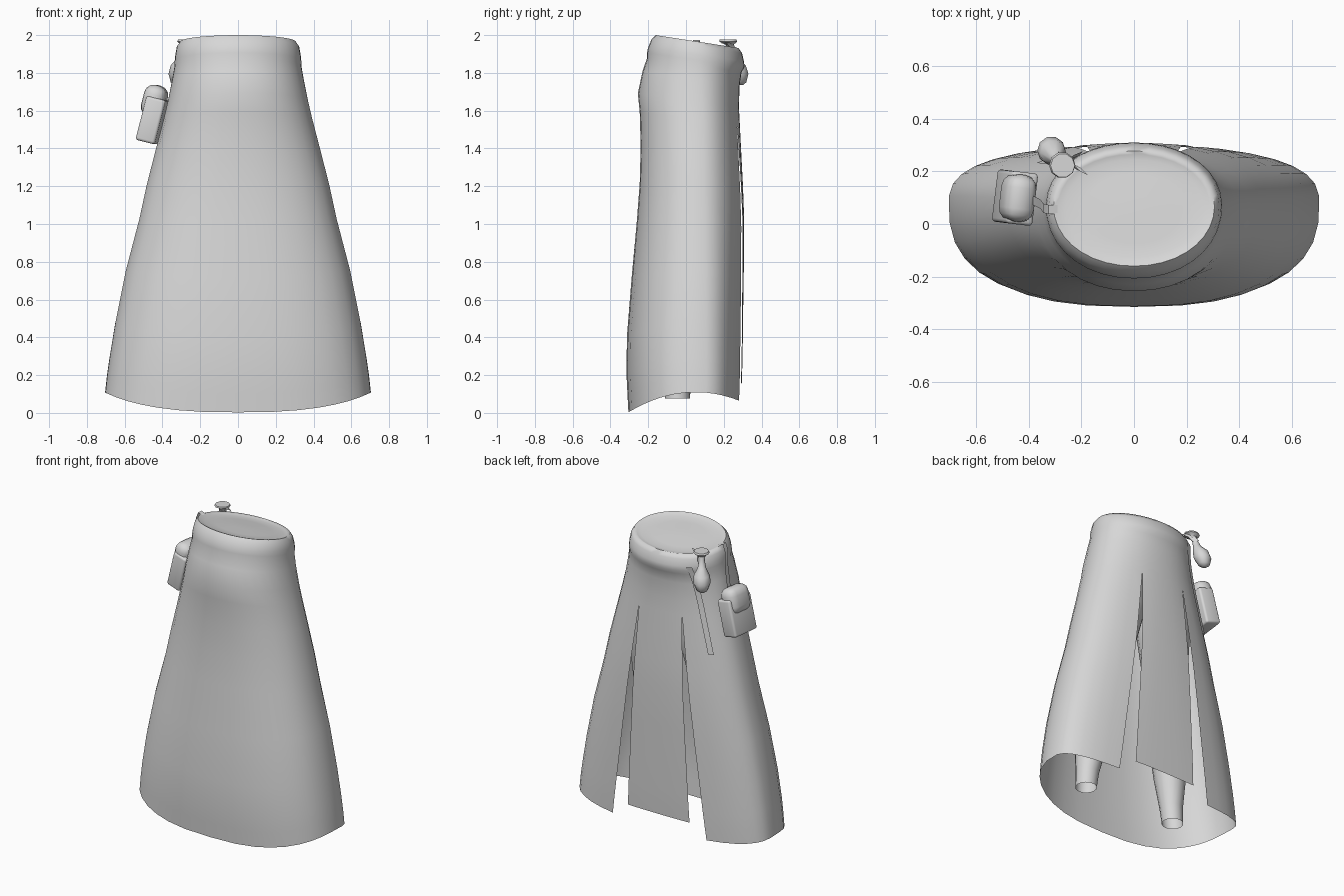
import bpy, bmesh
from math import sin, cos, acos, pi
from mathutils import Vector, Matrix

cube = bpy.data.objects.get("Cube")
if cube:
    bpy.data.objects.remove(cube, do_unlink=True)

SHADE = (0.68, 0.68, 0.68, 1)
grey = bpy.data.materials.new("plain_grey")
grey.use_nodes = True
grey.diffuse_color = SHADE
grey.node_tree.nodes["Principled BSDF"].inputs["Base Color"].default_value = SHADE


def finish(name, bm, angle=0.7):
    """Turn a bmesh into a smooth shaded object."""
    bmesh.ops.remove_doubles(bm, verts=bm.verts, dist=0.0005)
    bmesh.ops.recalc_face_normals(bm, faces=bm.faces)
    mesh = bpy.data.meshes.new(name)
    bm.to_mesh(mesh)
    bm.free()
    mesh.materials.append(grey)
    obj = bpy.data.objects.new(name, mesh)
    bpy.context.collection.objects.link(obj)
    bpy.ops.object.select_all(action='DESELECT')
    obj.select_set(True)
    bpy.context.view_layer.objects.active = obj
    bpy.ops.object.shade_smooth_by_angle(angle=angle)


def add_grid(bm, rows, closed=False):
    """Skin rows of points with quads."""
    rows = [[bm.verts.new(p) for p in row] for row in rows]
    for low, high in zip(rows, rows[1:]):
        count = len(low)
        for i in range(count if closed else count - 1):
            j = (i + 1) % count
            bm.faces.new((low[i], low[j], high[j], high[i]))
    return rows


def tube(name, stations, sides=12, open_bottom=False):
    """Round part through (x, y, z, radius) stations."""
    bm = bmesh.new()
    rows = add_grid(bm, [[(x + r * cos(2 * pi * i / sides), y + r * sin(2 * pi * i / sides), z)
                          for i in range(sides)] for x, y, z, r in stations], True)
    if not open_bottom:
        bm.faces.new(rows[0])
    bm.faces.new(rows[-1])
    finish(name, bm)


# Skirt profile: height fraction, half width, front y, back y
PROFILE = [
    (0.0, .705, -.305, .295), (.05, .695, -.31, .298), (.1, .682, -.315, .3),
    (.2, .652, -.313, .302), (.35, .597, -.288, .306), (.5, .525, -.26, .308),
    (.6, .485, -.245, .302), (.7, .438, -.24, .293), (.79, .395, -.245, .285),
    (.84, .372, -.255, .28), (.9, .348, -.23, .284), (.935, .336, -.207, .294),
    (.95, .335, -.207, .31), (.965, .332, -.2, .307), (.987, .324, -.183, .297),
    (1.0, .306, -.16, .278),
]
SLIT = .79


def section(f):
    """Profile values at a height fraction."""
    for lo, hi in zip(PROFILE, PROFILE[1:]):
        if f <= hi[0]:
            k = (f - lo[0]) / (hi[0] - lo[0])
            return [u + (v - u) * k for u, v in zip(lo[1:], hi[1:])]


def power(f):
    return 2.6 - .55 * f


def angle_at(f, x):
    """Back angle at which the section passes through x."""
    return acos((x / section(f)[0]) ** (power(f) / 2))


def skirt_point(f, t, hem=None, grow=0):
    half, front, back = section(f)
    n, mid = power(f), .08 - .012 * f
    c, s = cos(t), sin(t)
    x = (half + grow) * abs(c) ** (2 / n) * (1 if c > 0 else -1)
    depth = back + grow - mid if s > 0 else front - grow - mid
    y = mid + depth * abs(s) ** (2 / n)
    low = hem if hem is not None else .11 - .85 * (y - .05) ** 2
    return Vector((x, y, f * (1.975 - .155 * y) + low * max(0, 1 - f / SLIT)))


# Skirt: wrap-around body and back panel, joined above the slits
bm = bmesh.new()
body, panel = [], []
for f, *_ in PROFILE:
    opening = max(0, 1 - f / SLIT)
    a = angle_at(f, .16 + .19 * opening)
    b = angle_at(f, .16 + .07 * opening)
    body.append([skirt_point(f, a - (pi + 2 * a) * i / 30) for i in range(31)])
    panel.append([skirt_point(f, b + (pi - 2 * b) * i / 6, .155) for i in range(7)])
add_grid(bm, body)
add_grid(bm, panel)

# Waist top, softly closing the rolled band
rim = body[-1] + panel[-1][-2:0:-1]
centre = Vector((0, .06, 1.965))
rings = [[centre + (p - centre) * k - Vector((0, 0, d)) for p in rim]
         for k, d in ((1, 0), (.94, .005), (.85, .01), (.6, .01), (.25, .006))]
bm.faces.new(add_grid(bm, rings, True)[-1])
finish("skirt", bm, 1.2)

# Legs
for side, label in ((1, "left"), (-1, "right")):
    tube(label + "_leg", [(side * .345, -.045, .075, .066), (side * .335, -.045, .18, .072),
                          (side * .315, -.035, .38, .1), (side * .285, -.02, .6, .115),
                          (side * .25, 0, .82, .11), (side * .21, .04, 1.1, .145),
                          (side * .18, .06, 1.35, .17), (side * .16, .05, 1.6, .17)], 16, True)

# Hanging pouch: tilted box with a rounded flap
spot = (Matrix.Translation((-.45, .1, 1.56)) @ Matrix.Rotation(-.12, 4, 'Z')
        @ Matrix.Rotation(.25, 4, 'Y'))


def rounded_box(name, offset, size, bevel):
    bm = bmesh.new()
    bmesh.ops.create_cube(bm, size=1, matrix=Matrix.Diagonal((*size, 1)))
    bmesh.ops.bevel(bm, geom=bm.edges[:], offset=bevel, segments=3, profile=.5, affect='EDGES')
    bmesh.ops.transform(bm, matrix=spot @ Matrix.Translation(offset), verts=bm.verts)
    finish(name, bm, 1.0)


rounded_box("pouch_body", (0, 0, -.01), (.105, .2, .24), .014)
rounded_box("pouch_flap", (-.015, 0, .09), (.12, .18, .17), .05)


def ribbon(name, path, across):
    """Flat strap along a path."""
    bm = bmesh.new()
    across = Vector(across) / 2
    add_grid(bm, [[Vector(p) - across, Vector(p) + across] for p in path])
    finish(name, bm)


# Straps
ribbon("pouch_strap", [(-.29, .055, 1.965), (-.325, .055, 1.975), (-.345, .06, 1.93),
                       (-.355, .075, 1.84), (-.385, .09, 1.7)], (0, .035, 0))
tail = []
for i in range(10):
    f = .965 - .3 * i / 9
    tail.append(skirt_point(f, pi - angle_at(f, .205 + .14 * i / 9), grow=.012))
ribbon("hanging_strap", tail, (.034, .014, 0))

# Small flask tucked in the band
tube("flask", [(-.322, .287, 1.735, .014), (-.32, .285, 1.75, .036), (-.314, .279, 1.795, .054),
               (-.307, .27, 1.84, .049), (-.295, .252, 1.88, .026), (-.286, .24, 1.925, .018),
               (-.278, .23, 1.95, .024), (-.273, .224, 1.966, .05), (-.271, .222, 1.976, .046)], 10)
ribbon("flask_tie", [(-.19, .2, 1.955), (-.22, .215, 1.962), (-.26, .24, 1.945),
                     (-.275, .262, 1.91)], (.03, -.03, 0))
